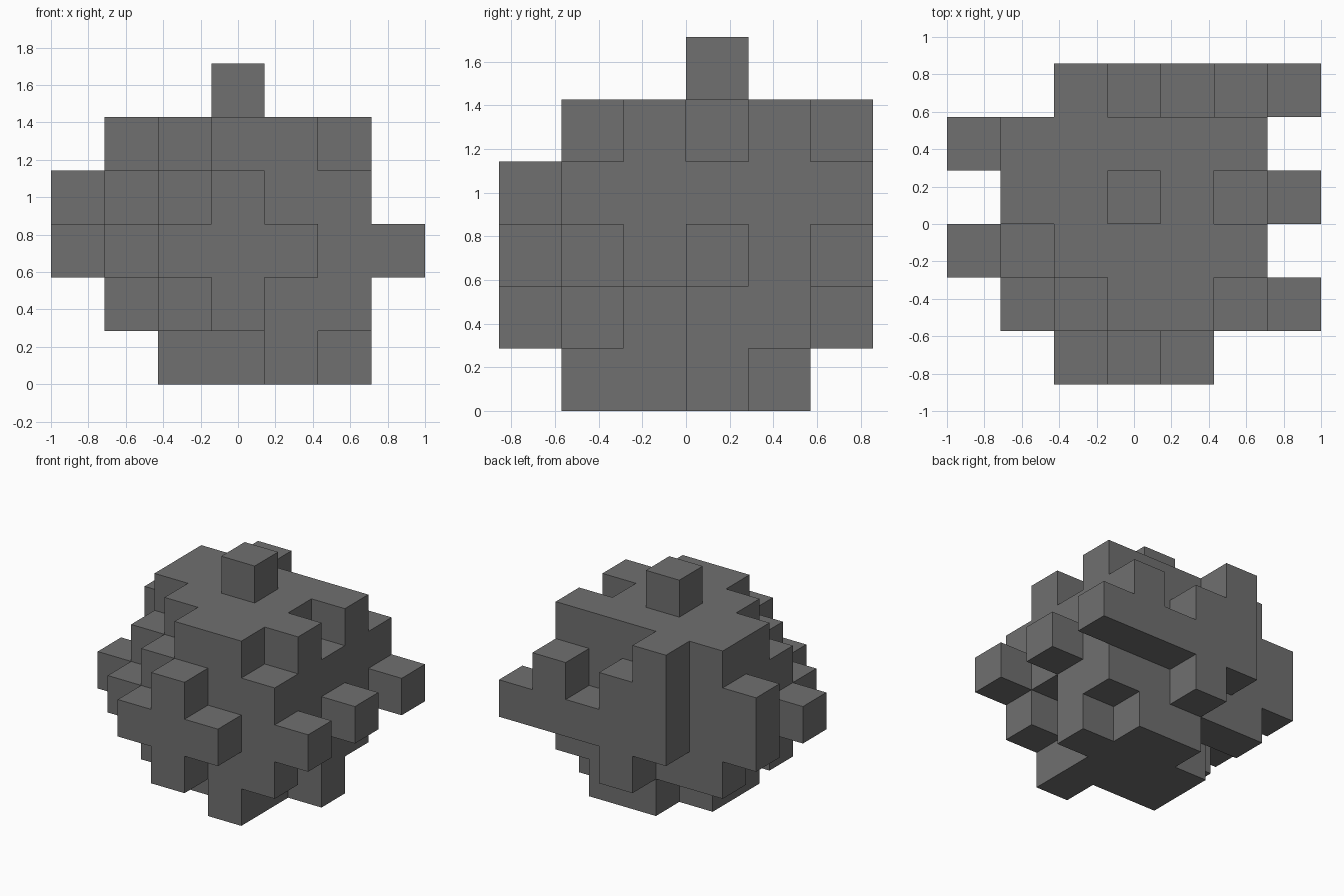
import bpy, bmesh
from mathutils import Vector

if "Cube" in bpy.data.objects:
    bpy.data.objects.remove(bpy.data.objects["Cube"])

U = 2 / 7                      # size of one block; grid is 7 x 6 x 6 blocks
ORIGIN = Vector((-1.0, -3 * U, 0.0))
cells = set()


def fill(xs, ys, zs):
    """Fill an inclusive range of blocks; a single number means one block."""
    rng = lambda r: range(r, r + 1) if isinstance(r, int) else range(r[0], r[1] + 1)
    cells.update((x, y, z) for x in rng(xs) for y in rng(ys) for z in rng(zs))


# solid core
fill((2, 4), (1, 4), (1, 3))

# bottom layer, row by row from the front
fill(4, 1, 0)
fill((2, 4), 2, 0)
fill((2, 5), 3, 0)
fill((3, 4), 4, 0)

# upper layer and the single block on top
fill((3, 4), 1, 4)
fill((2, 5), 2, 4)
fill((1, 4), 3, 4)
fill((1, 5), 4, 4)
fill(2, 5, 4)
fill(3, 3, 5)

# cross on the front
fill(3, 0, (1, 3))
fill((2, 4), 0, 2)

# back layer
fill(3, 5, 1)
fill((2, 6), 5, 2)
fill((2, 3), 5, 3)
fill(5, 5, 3)

# right side and its protruding blocks
for y, z in ((1, (1, 3)), (2, (2, 3)), (3, (1, 3)), (4, (1, 3))):
    fill(5, y, z)
for y in (1, 3):
    fill(6, y, 2)

# left side and its protruding blocks
for y, z in ((1, 2), (2, (1, 3)), (3, (2, 3)), (4, (1, 3))):
    fill(1, y, z)
fill(0, 2, 2)
fill(0, 4, (2, 3))

# skin: one quad wherever a block meets empty space
bm = bmesh.new()
verts = {}


def vert(p):
    if p not in verts:
        verts[p] = bm.verts.new(ORIGIN + Vector(p) * U)
    return verts[p]


for c in sorted(cells):
    for axis in range(3):
        a, b = (axis + 1) % 3, (axis + 2) % 3
        for side in (0, 1):
            n = list(c)
            n[axis] += 2 * side - 1
            if tuple(n) in cells:
                continue
            ring = []
            for da, db in ((0, 0), (1, 0), (1, 1), (0, 1)):
                p = list(c)
                p[axis] += side
                p[a] += da
                p[b] += db
                ring.append(vert(tuple(p)))
            bm.faces.new(ring if side else ring[::-1])

mesh = bpy.data.meshes.new("block_cluster")
bm.to_mesh(mesh)
bm.free()

grey = bpy.data.materials.new("dark_grey")
grey.diffuse_color = (0.16, 0.16, 0.16, 1)
grey.use_nodes = True
grey.node_tree.nodes["Principled BSDF"].inputs["Base Color"].default_value = grey.diffuse_color
mesh.materials.append(grey)
bpy.context.collection.objects.link(bpy.data.objects.new("block_cluster", mesh))
